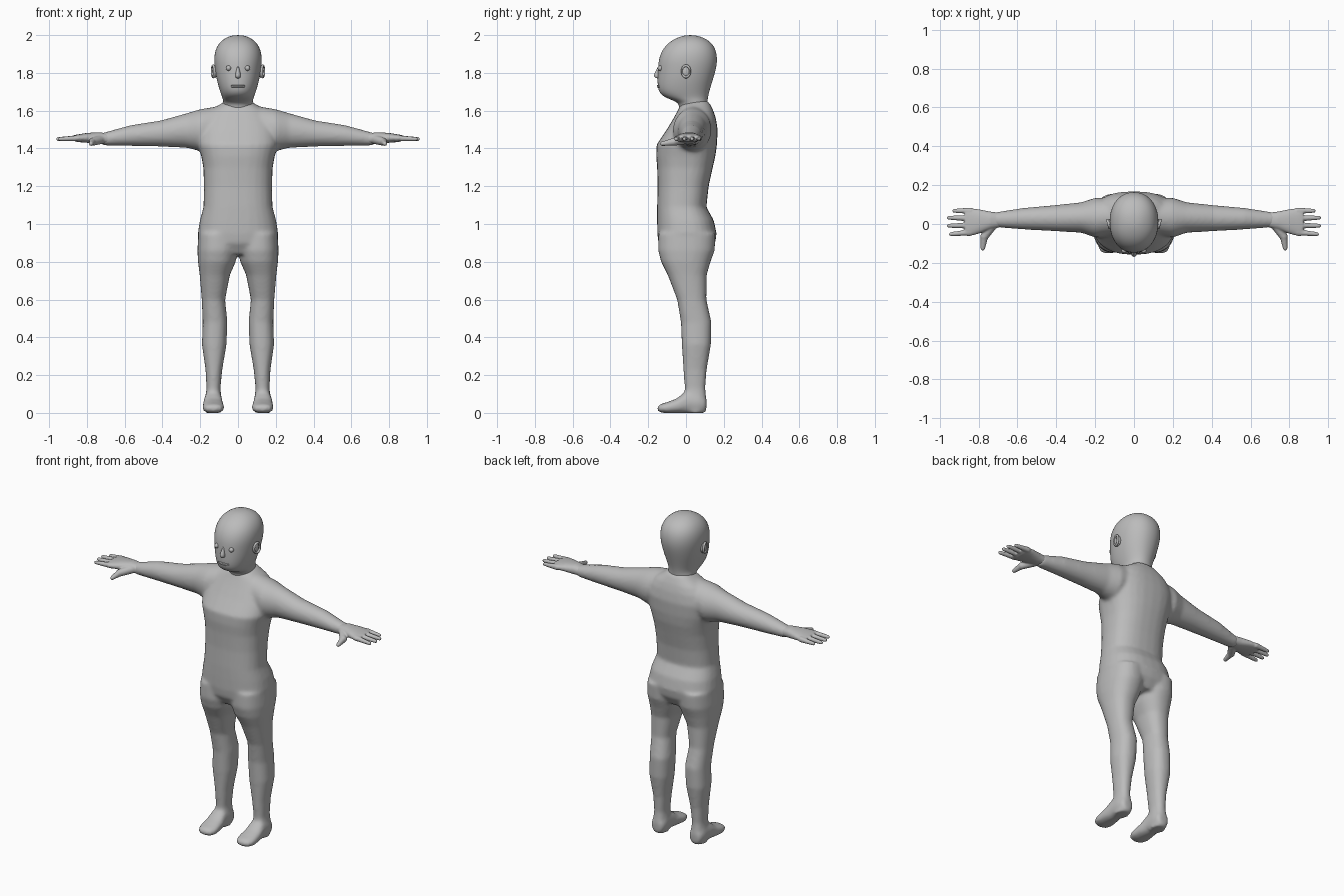
import bpy, bmesh, math
from mathutils import Matrix, Vector

old = bpy.data.objects.get("Cube")
if old:
    bpy.data.objects.remove(old, do_unlink=True)

grey = bpy.data.materials.new("plain grey")
grey.use_nodes = True
colour = (0.5, 0.5, 0.5, 1)
grey.diffuse_color = colour
grey.node_tree.nodes["Principled BSDF"].inputs["Base Color"].default_value = colour


def loft(bm, axis, rows, side=1, power=2.3, count=28):
    """Skin rounded sections; each row is (position, min, max, min, max) across the axis."""
    others = [i for i in range(3) if i != axis]
    rings = []
    for pos, a0, a1, b0, b1 in rows:
        ring = []
        for k in range(count):
            t = math.tau * k / count
            c, s = math.cos(t), math.sin(t)
            u = math.copysign(abs(c) ** (2 / power), c)
            v = math.copysign(abs(s) ** (2 / power), s)
            p = Vector()
            p[axis] = pos
            p[others[0]] = (a0 + a1) / 2 + u * (a1 - a0) / 2
            p[others[1]] = (b0 + b1) / 2 + v * (b1 - b0) / 2
            p.x *= side
            ring.append(bm.verts.new(p))
        rings.append(ring)
    for low, high in zip(rings, rings[1:]):
        for k in range(count):
            n = (k + 1) % count
            bm.faces.new((low[k], low[n], high[n], high[k]))
    bm.faces.new(rings[0])
    bm.faces.new(rings[-1])


def ball(bm, centre, size):
    bmesh.ops.create_uvsphere(bm, u_segments=20, v_segments=12, radius=1,
                              matrix=Matrix.Translation(centre) @ Matrix.Diagonal((*size, 1)))


def digit(bm, start, end, r0, r1):
    """Tapered finger with round ends."""
    a, b = Vector(start), Vector(end)
    d = b - a
    turn = d.to_track_quat('Z', 'Y').to_matrix().to_4x4()
    bmesh.ops.create_cone(bm, cap_ends=True, segments=16, radius1=r0, radius2=r1,
                          depth=d.length, matrix=Matrix.Translation((a + b) / 2) @ turn)
    ball(bm, a, (r0, r0, r0))
    ball(bm, b, (r1, r1, r1))


def finish(bm, name, voxel=0, smooth=0, subdivide=0):
    bmesh.ops.recalc_face_normals(bm, faces=bm.faces)
    mesh = bpy.data.meshes.new(name)
    bm.to_mesh(mesh)
    bm.free()
    mesh.materials.append(grey)
    mesh.shade_smooth()
    ob = bpy.data.objects.new(name, mesh)
    bpy.context.collection.objects.link(ob)
    if voxel:
        m = ob.modifiers.new("merge", 'REMESH')
        m.mode, m.voxel_size, m.use_smooth_shade = 'VOXEL', voxel, True
    if smooth:
        m = ob.modifiers.new("soften", 'SMOOTH')
        m.factor, m.iterations = 0.5, smooth
    if subdivide:
        m = ob.modifiers.new("round", 'SUBSURF')
        m.levels = m.render_levels = subdivide
    return ob


# Torso: height, half width, front, back
torso = [(.84, .17, -.11, .12), (.90, .20, -.146, .155), (.95, .213, -.152, .162),
         (1.02, .202, -.153, .147), (1.09, .183, -.153, .108), (1.2, .18, -.15, .12),
         (1.3, .184, -.153, .142), (1.36, .195, -.158, .156), (1.42, .212, -.156, .164),
         (1.5, .21, -.102, .168), (1.56, .185, -.066, .158), (1.6, .15, -.044, .145),
         (1.63, .1, -.03, .13), (1.65, .07, .01, .118)]
leg = [(.95, 0, .21, -.146, .157), (.86, 0, .215, -.148, .152), (.80, .012, .212, -.132, .13),
       (.73, .043, .203, -.097, .11), (.60, .068, .192, -.047, .108), (.48, .056, .187, -.027, .135),
       (.36, .061, .191, -.022, .132), (.23, .083, .172, -.014, .11), (.13, .093, .167, -.007, .102),
       (.06, .085, .176, -.01, .11), (0, .09, .172, 0, .1)]
foot = [(.108, .095, .165, .01, .08), (.07, .083, .179, -.002, .11), (0, .083, .181, -.002, .115),
        (-.05, .076, .187, -.002, .076), (-.1, .071, .19, -.002, .057),
        (-.138, .082, .178, .002, .046), (-.15, .1, .16, .01, .035)]
arm = [(.08, -.05, .13, 1.42, 1.628), (.2, -.07, .135, 1.385, 1.608), (.27, -.045, .112, 1.403, 1.587),
       (.41, -.037, .097, 1.41, 1.548), (.57, -.028, .083, 1.413, 1.523),
       (.70, -.018, .063, 1.415, 1.487), (.72, -.015, .06, 1.418, 1.484)]
bm = bmesh.new()
loft(bm, 2, [(z, -w, w, f, b) for z, w, f, b in torso], power=2.5)
for side in (1, -1):
    loft(bm, 2, leg, side)
    loft(bm, 1, foot, side)
    loft(bm, 0, arm, side, power=2)
finish(bm, "body", voxel=.01, smooth=8)

# Hands with four fingers and a thumb
palm = [(.67, -.012, .055, 1.424, 1.478), (.74, -.028, .064, 1.424, 1.486), (.80, -.05, .076, 1.43, 1.482),
        (.85, -.064, .082, 1.434, 1.474), (.87, -.058, .076, 1.44, 1.47)]
fingers = [(.068, .068, .925), (.03, .032, .953), (-.007, -.009, .953), (-.043, -.052, .942)]
for side, name in ((1, "left_hand"), (-1, "right_hand")):
    bm = bmesh.new()
    loft(bm, 0, palm, side)
    for y0, y1, tip in fingers:
        digit(bm, (side * .84, y0, 1.454), (side * tip, y1, 1.45), .0165, .0105)
    digit(bm, (side * .73, -.008, 1.447), (side * .77, -.065, 1.435), .025, .021)
    digit(bm, (side * .77, -.065, 1.435), (side * .778, -.125, 1.425), .02, .012)
    finish(bm, name, voxel=.005, smooth=3)

# Head and neck: height, half width, front, back
head = [(1.58, .078, -.035, .112), (1.63, .077, -.035, .114), (1.65, .079, -.055, .114),
        (1.67, .083, -.115, .117), (1.70, .095, -.149, .123), (1.76, .113, -.152, .142),
        (1.82, .123, -.149, .16), (1.87, .128, -.146, .167), (1.92, .122, -.128, .16),
        (1.96, .1, -.094, .136), (1.985, .068, -.052, .098), (2.0, .028, -.005, .05)]
bm = bmesh.new()
loft(bm, 2, [(z, -w, w, f, b) for z, w, f, b in head], power=2.15)
finish(bm, "head", subdivide=2)

# Nose
nose = [(1.84, .005, -.148), (1.81, .01, -.16), (1.785, .017, -.174), (1.77, .012, -.162)]
bm = bmesh.new()
loft(bm, 2, [(z, -w, w, f, -.13) for z, w, f in nose], power=2, count=12)
finish(bm, "nose", subdivide=2)

# Lips
bm = bmesh.new()
for z in (1.733, 1.726):
    ball(bm, (0, -.139, z), (.038, .016, .005))
finish(bm, "lips")

# Eyes and ears
for side, name in ((1, "left"), (-1, "right")):
    bm = bmesh.new()
    ball(bm, (side * .05, -.136, 1.825), (.014, .014, .014))
    finish(bm, name + "_eye")

    bm = bmesh.new()
    ball(bm, (side * .121, 0, 1.808), (.013, .026, .034))
    finish(bm, name + "_ear")

    bpy.ops.mesh.primitive_torus_add(major_radius=.03, minor_radius=.007, major_segments=28,
                                     minor_segments=10, location=(side * .131, 0, 1.808),
                                     rotation=(0, math.pi / 2, side * -.25))
    rim = bpy.context.object
    rim.name = name + "_ear_rim"
    rim.scale = (1, .75, 1)
    rim.data.materials.append(grey)
    rim.data.shade_smooth()
